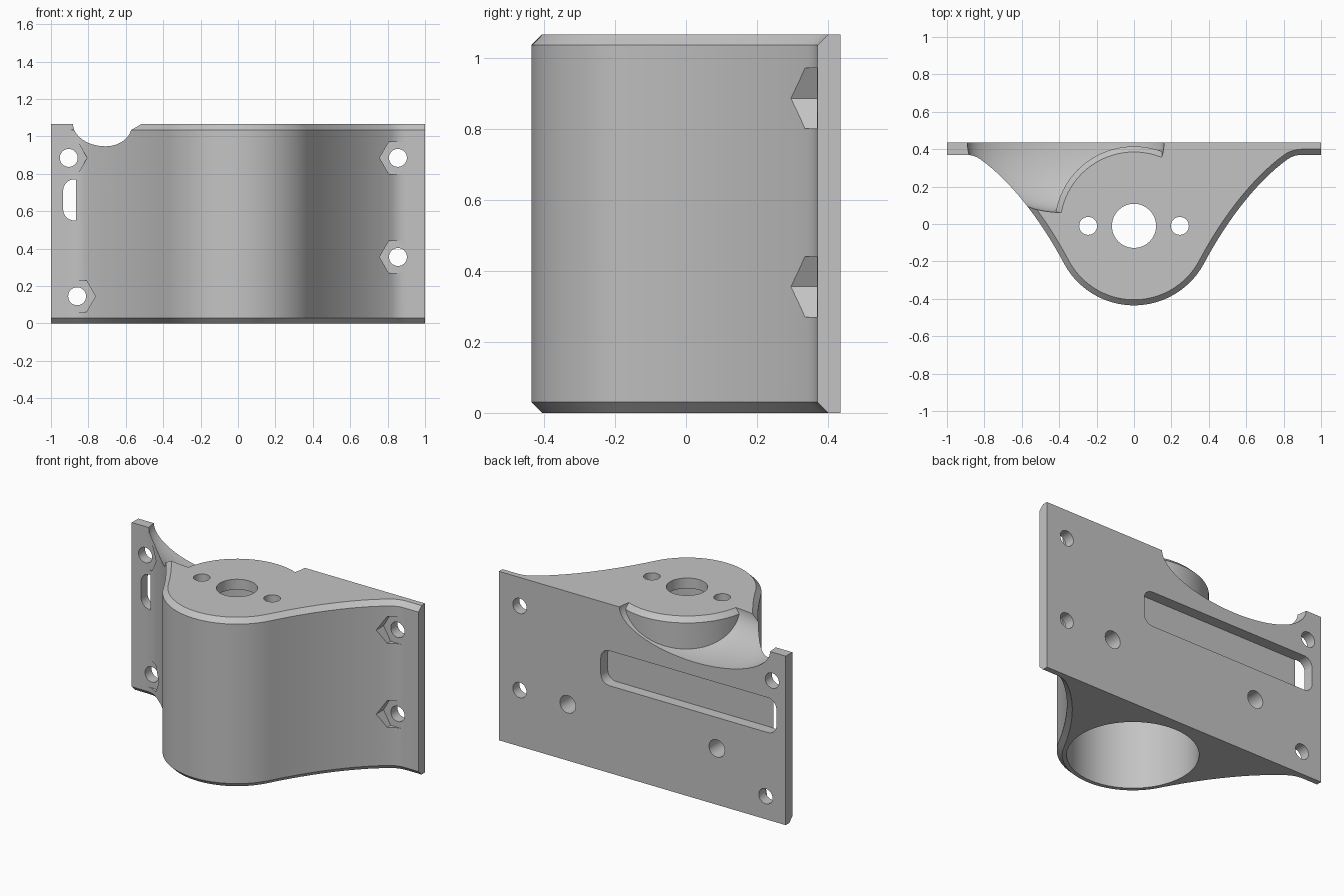
import bpy, bmesh, math
from mathutils import Vector, Matrix

if "Cube" in bpy.data.objects:
    bpy.data.objects.remove(bpy.data.objects["Cube"])

H, BACK, FRONT, CH = 1.065, 0.435, 0.37, 0.03
CY, R = -0.01, 0.425          # axis and radius of the round housing

grey = bpy.data.materials.new("light_grey")
grey.diffuse_color = (0.55, 0.55, 0.55, 1)
grey.use_nodes = True
grey.node_tree.nodes["Principled BSDF"].inputs["Base Color"].default_value = grey.diffuse_color


def make(name, bm):
    bmesh.ops.recalc_face_normals(bm, faces=bm.faces)
    me = bpy.data.meshes.new(name)
    bm.to_mesh(me)
    bm.free()
    me.materials.append(grey)
    ob = bpy.data.objects.new(name, me)
    bpy.context.collection.objects.link(ob)
    return ob


def loft(name, rings):
    """Closed solid through rings with equal point counts."""
    bm = bmesh.new()
    vs = [[bm.verts.new(p) for p in ring] for ring in rings]
    n = len(vs[0])
    for a, b in zip(vs, vs[1:]):
        for i in range(n):
            j = (i + 1) % n
            bm.faces.new((a[i], a[j], b[j], b[i]))
    bm.faces.new(vs[0][::-1])
    bm.faces.new(vs[-1])
    return make(name, bm)


def circle(x, y, z, r, n=64):
    return [(x + r * math.cos(2 * math.pi * i / n), y + r * math.sin(2 * math.pi * i / n), z)
            for i in range(n)]


def rod_z(name, x, r, z0, z1, n=64):
    return loft(name, [circle(x, CY, z0, r, n), circle(x, CY, z1, r, n)])


def rod_y(name, x, z, r, y0, y1, n=32):
    ring = circle(x, z, 0, r, n)
    return loft(name, [[(a, y, b) for a, b, _ in ring] for y in (y0, y1)])


def box(name, x0, x1, y0, y1, z0, z1):
    return loft(name, [[(x0, y0, z), (x1, y0, z), (x1, y1, z), (x0, y1, z)] for z in (z0, z1)])


def boolean(ob, other, op='DIFFERENCE'):
    m = ob.modifiers.new("bool", 'BOOLEAN')
    m.operation, m.object, m.solver = op, other, 'EXACT'
    dg = bpy.context.evaluated_depsgraph_get()
    me = bpy.data.meshes.new_from_object(ob.evaluated_get(dg))
    ob.modifiers.clear()
    ob.data = me
    bpy.data.objects.remove(other)


# Front outline, right half: housing arc, flared web, fillet into the flange
def bezier(pts, n):
    out = []
    for k in range(1, n + 1):
        p, t = [Vector(q) for q in pts], k / n
        while len(p) > 1:
            p = [a.lerp(b, t) for a, b in zip(p, p[1:])]
        out.append(p[0])
    return out


half = [Vector((R * math.cos(math.radians(a)), CY + R * math.sin(math.radians(a))))
        for a in [-90 + 62 * i / 20 for i in range(21)]]
half += bezier([half[-1], (0.5, 0.025), (0.66, 0.23), (0.82, 0.345)], 16)
half += bezier([half[-1], (0.855, FRONT), (0.90, FRONT)], 6)
half.append(Vector((1, FRONT)))


def outline(inset, z):
    pts = []
    for i, p in enumerate(half):
        a, b = half[max(i - 1, 0)], half[min(i + 1, len(half) - 1)]
        t = (b - a).normalized()
        if i == 0:
            t = Vector((1, 0))
        q = p + Vector((-t.y, t.x)) * inset
        pts.append((1.0 if i == len(half) - 1 else q.x, q.y))
    left = [(-x, y) for x, y in pts[:0:-1]]
    return [(x, y, z) for x, y in left + pts + [(1, BACK), (-1, BACK)]]


# Bracket body with chamfered front edges
bracket = loft("motor_bracket", [outline(CH, 0), outline(0, CH), outline(0, H - CH), outline(CH, H)])

# Square-edged upper left corner of the flange
boolean(bracket, box("corner_fill", -1, -0.87, FRONT, 0.41, 0.95, H), 'UNION')

# Elliptical scoop, leaving the chamfered round housing standing
bm = bmesh.new()
bmesh.ops.create_uvsphere(bm, u_segments=96, v_segments=48, radius=1,
                          matrix=Matrix.Translation((-0.365, BACK + 0.003, H + 0.002))
                          @ Matrix.Diagonal((0.526, 0.378, 0.21, 1)))
scoop = make("scoop_cutter", bm)
boss = loft("boss_keep", [circle(0, CY, 0.5, R, 96), circle(0, CY, H - CH, R, 96),
                          circle(0, CY, H + 0.3, R - CH - 0.3, 96)])
boolean(scoop, boss)
boolean(bracket, scoop)

# Motor bore from below, shaft hole and two screw holes in the top
boolean(bracket, rod_z("bore_cutter", 0, 0.37, -0.1, 1.0, 96))
boolean(bracket, rod_z("shaft_cutter", 0, 0.118, 0.9, 1.2))
for s in (-1, 1):
    boolean(bracket, rod_z("screw_cutter", s * 0.245, 0.048, 0.9, 1.2, 32))
    # Blind holes in the back
    boolean(bracket, rod_y("blind_cutter", s * 0.52, 0.355, 0.055, 0.2, 0.6))

# Flange bolt holes with hexagonal nut clearances in front
for x, z in ((-0.905, 0.885), (-0.86, 0.145), (0.855, 0.885), (0.855, 0.355)):
    boolean(bracket, rod_y("bolt_cutter", x, z, 0.048, 0.1, 0.6))
    boolean(bracket, rod_y("nut_cutter", x, z, 0.098, 0.0, FRONT - 0.001, 6))

# Rounded slot across the back, breaking through at the left flange
ring = []
for cx, cz, a0 in ((0.23, 0.71, 0), (-0.875, 0.71, 90), (-0.875, 0.61, 180), (0.23, 0.61, 270)):
    for k in range(9):
        a = math.radians(a0 + k * 90 / 8)
        ring.append((cx + 0.06 * math.cos(a), cz + 0.06 * math.sin(a)))
boolean(bracket, loft("slot_cutter", [[(x, y, z) for x, z in ring] for y in (0.366, 0.6)]))

# Smooth curves, sharp edges
bpy.context.view_layer.objects.active = bracket
bracket.select_set(True)
bpy.ops.object.shade_smooth_by_angle(angle=math.radians(25))
